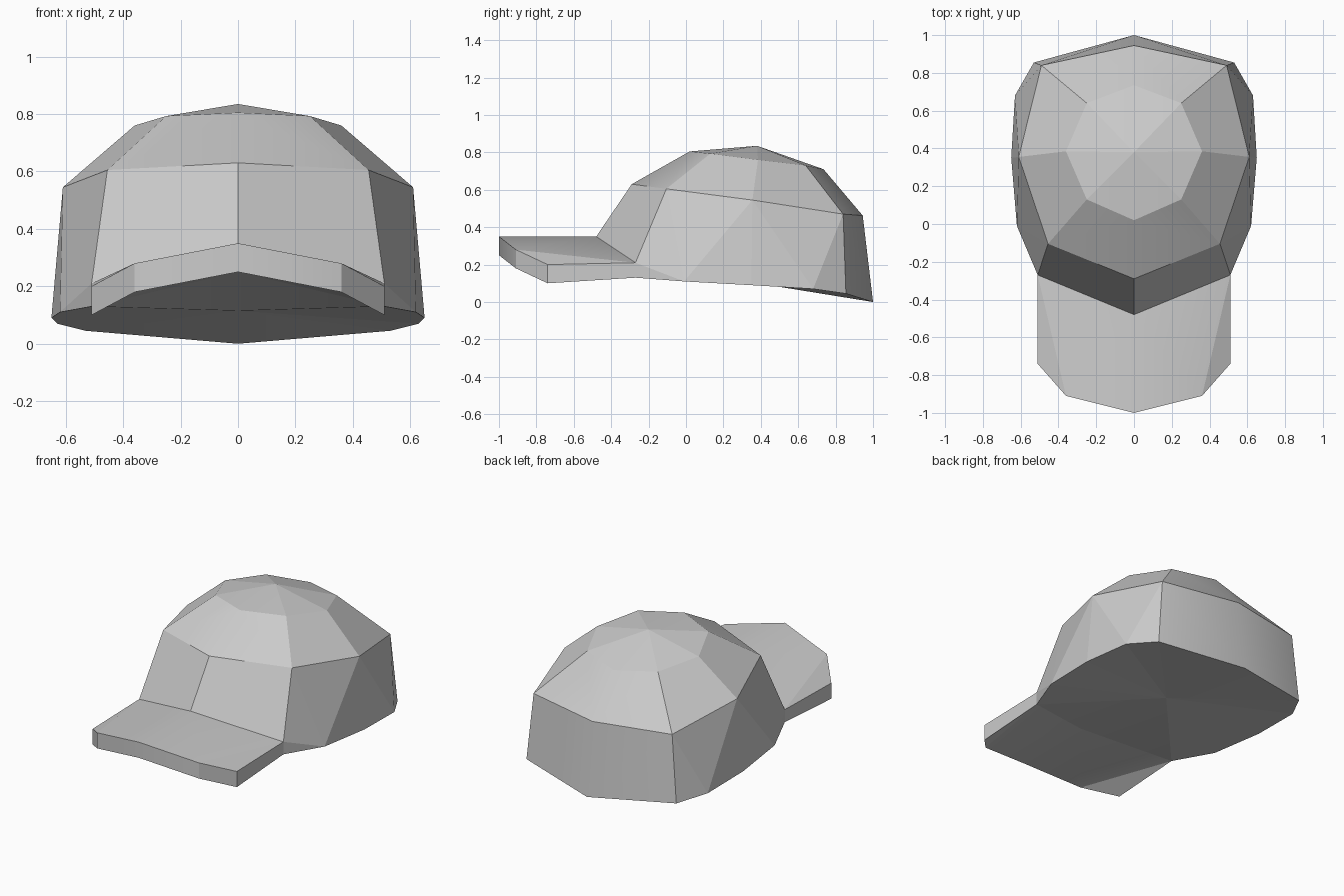
import bpy, bmesh, math

old = bpy.data.objects.get("Cube")
if old:
    bpy.data.objects.remove(old)

grey = bpy.data.materials.new("light_grey")
grey.use_nodes = True
grey.diffuse_color = (0.6, 0.6, 0.6, 1)
grey.node_tree.nodes["Principled BSDF"].inputs["Base Color"].default_value = (0.6, 0.6, 0.6, 1)


def strip(upper, lower):
    """Quads joining two rows of equal length."""
    return [(upper[i], upper[i + 1], lower[i + 1], lower[i]) for i in range(len(upper) - 1)]


def fan(centre, row):
    return [(centre, row[i], row[i + 1]) for i in range(len(row) - 1)]


def build(name, faces):
    """Half a part from its faces, mirrored across x = 0."""
    bm = bmesh.new()
    verts = {}
    for face in faces:
        for p in face:
            if p not in verts:
                verts[p] = bm.verts.new(p)
        bm.faces.new([verts[p] for p in face])
    bmesh.ops.mirror(bm, geom=bm.verts[:] + bm.edges[:] + bm.faces[:],
                     axis='X', merge_dist=0.001)
    bmesh.ops.remove_doubles(bm, verts=bm.verts, dist=0.001)
    bmesh.ops.recalc_face_normals(bm, faces=bm.faces)
    # Soft shading only over the gentle centre seam
    for f in bm.faces:
        f.smooth = True
    for e in bm.edges:
        on_seam = all(abs(v.co.x) < 0.001 for v in e.verts)
        e.smooth = on_seam and e.calc_face_angle(math.pi) < math.radians(35)
    mesh = bpy.data.meshes.new(name)
    bm.to_mesh(mesh)
    bm.free()
    mesh.materials.append(grey)
    obj = bpy.data.objects.new(name, mesh)
    bpy.context.scene.collection.objects.link(obj)
    return obj


# Rows of points, running from the front seam round to the back seam
apex = (0, 0.38, 0.835)
crest = [(0, 0.02, 0.805), (0.25, 0.13, 0.793), (0.36, 0.385, 0.76),
         (0.25, 0.64, 0.73), (0, 0.735, 0.71)]
shoulder = [(0, -0.29, 0.63), (0.455, -0.105, 0.605), (0.61, 0.355, 0.545),
            (0.49, 0.84, 0.47), (0, 0.945, 0.462)]
hem = [(0, -0.48, 0.25), (0.51, -0.27, 0.13), (0.62, -0.01, 0.11), (0.65, 0.35, 0.09),
       (0.63, 0.68, 0.07), (0.53, 0.855, 0.045), (0, 1, 0)]
brim_root = [(0, -0.48, 0.35), (0.51, -0.27, 0.21)]
brim_rim = [(0, -1, 0.35), (0.36, -0.91, 0.28), (0.51, -0.74, 0.2)]

# Crown: dome, front panel, sides, back and closed underside
crown = fan(apex, crest) + strip(crest, shoulder)
crown += strip(shoulder[:2], brim_root)
crown += fan(hem[2], [hem[1], brim_root[1], shoulder[1], shoulder[2]])
crown += fan(shoulder[2], hem[2:5])
crown += fan(hem[4], [shoulder[2], shoulder[3], hem[5]])
crown += strip(shoulder[3:], hem[5:])
crown += fan((0, 0.29, 0.115), hem)
build("crown", crown)

# Brim: top, edge and underside
rim_low = [(x, y, z - 0.1) for x, y, z in brim_rim]
brim = strip(brim_rim + [brim_root[1]], rim_low + [hem[1]])
for root, rim in ((brim_root, brim_rim), (hem[:2], rim_low)):
    brim += strip(root, rim[:2])
    brim.append((root[1], rim[1], rim[2]))
build("brim", brim)
